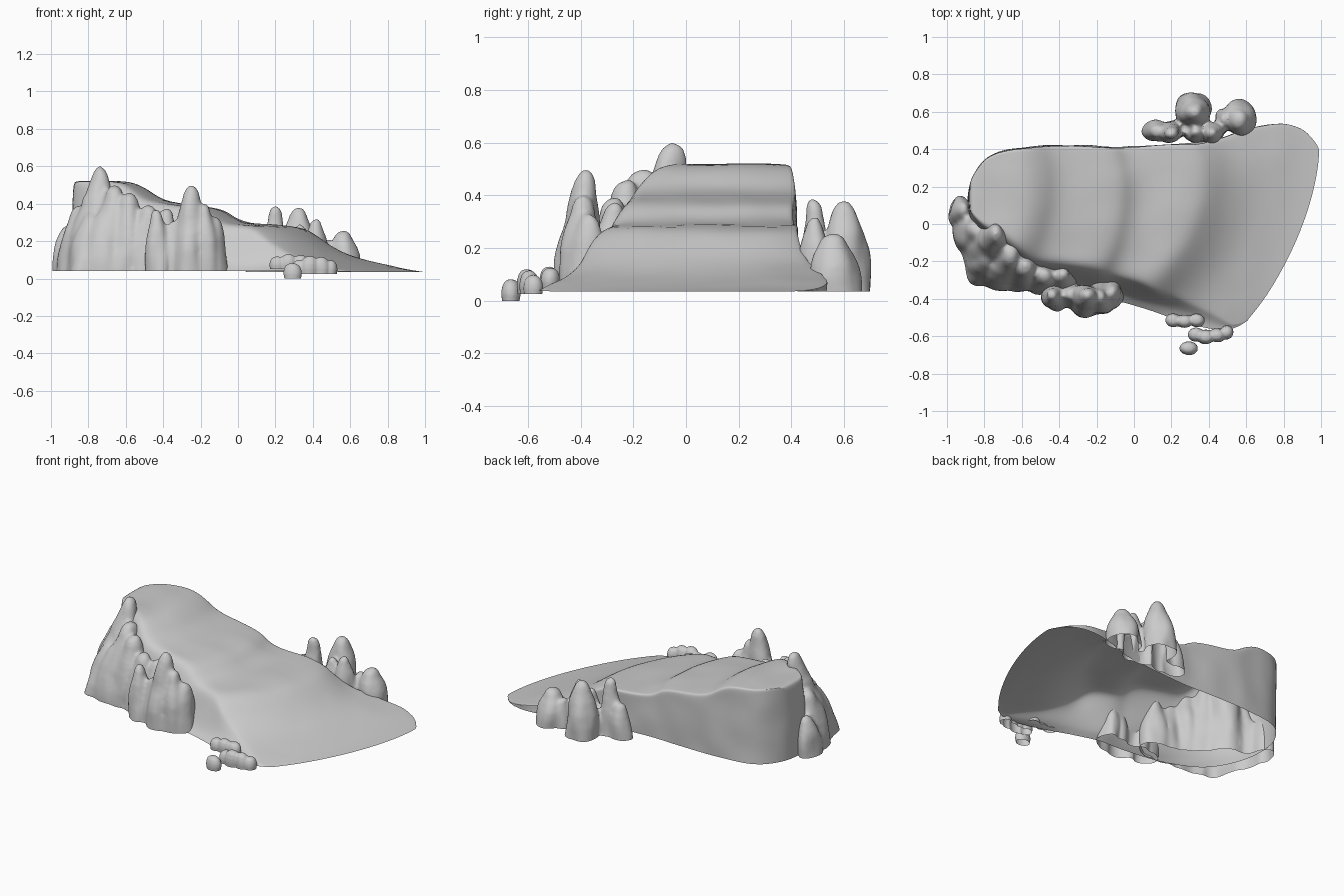
import bpy, bmesh, math
from mathutils import Vector, noise

if "Cube" in bpy.data.objects:
    bpy.data.objects.remove(bpy.data.objects["Cube"])


def finish(bm, name):
    bmesh.ops.recalc_face_normals(bm, faces=bm.faces)
    me = bpy.data.meshes.new(name)
    bm.to_mesh(me)
    bm.free()
    ob = bpy.data.objects.new(name, me)
    bpy.context.collection.objects.link(ob)
    bpy.ops.object.select_all(action='DESELECT')
    ob.select_set(True)
    bpy.context.view_layer.objects.active = ob
    return ob


# Stepped hill: ribs given as back edge, front edge, front foot, height, bulge
BASE = 0.04
ribs = [
    ((-.88, .20), (-.89, .08), (-.89, .08), .04, -.005),
    ((-.88, .20), (-.88, .08), (-.89, .08), .50, -.005),
    ((-.868, .25), (-.868, .05), (-.89, .02), .52, -.005),
    ((-.80, .355), (-.80, -.02), (-.86, -.10), .52, -.01),
    ((-.70, .40), (-.70, -.06), (-.78, -.25), .52, .02),
    ((-.59, .408), (-.63, -.12), (-.66, -.32), .515, .06),
    ((-.50, .415), (-.56, -.17), (-.57, -.35), .46, .07),
    ((-.43, .42), (-.49, -.20), (-.49, -.38), .405, .07),
    ((-.15, .415), (-.23, -.23), (-.25, -.41), .38, .08),
    ((-.09, .41), (-.16, -.25), (-.16, -.41), .345, .08),
    ((-.02, .41), (-.10, -.26), (-.08, -.41), .29, .09),
    ((.28, .43), (.06, -.31), (.03, -.445), .285, .13),
    ((.35, .435), (.12, -.34), (.10, -.465), .25, .135),
    ((.45, .45), (.22, -.375), (.19, -.50), .165, .14),
    ((.60, .51), (.33, -.42), (.29, -.535), .11, .12),
    ((.76, .545), (.44, -.47), (.40, -.56), .08, .09),
    ((.90, .52), (.53, -.555), (.52, -.575), .048, .085),
    ((.985, .42), (.61, -.51), (.61, -.515), .036, .09),
]
across = [0, .03, .12, .24, .36, .5, .64, .78, .9, 1]
bm = bmesh.new()
rows = []
for back, front, foot, z, bulge in ribs:
    b, f, g = Vector(back), Vector(front), Vector(foot)
    low = min(BASE, z)
    row = [(b.x, b.y, low + (z - low) * k) for k in (0, .5, .9)]
    for t in across:
        p = b.lerp(f, t)
        arc = max(0, math.sin(math.pi * t)) ** .7
        row.append((p.x + bulge * arc, p.y, z))
    for t, drop in ((.2, .16), (.5, .64), (.75, .88), (1, 1)):
        p = f.lerp(g, t)
        row.append((p.x, p.y, z + (low - z) * drop))
    rows.append([bm.verts.new(p) for p in row])
for r0, r1 in zip(rows, rows[1:]):
    for i in range(len(r0) - 1):
        bm.faces.new((r0[i], r0[i + 1], r1[i + 1], r1[i]))
bmesh.ops.remove_doubles(bm, verts=bm.verts, dist=.0005)
hill = finish(bm, "stepped_hill")
mod = hill.modifiers.new("smooth", 'SUBSURF')
mod.levels = mod.render_levels = 2
bpy.ops.object.modifier_apply(modifier=mod.name)
for v in hill.data.vertices:  # gentle weathering
    if v.co.z > .06:
        v.co += Vector((0, .010, .005)) * noise.noise(v.co * 6)
bpy.ops.object.shade_smooth_by_angle(angle=math.radians(50))


# Rounded rock columns fused into one skin, open at the base
SPIRE = [(1, 0), (1, .22), (.93, .44), (.77, .64), (.58, .79),
         (.46, .90), (.31, .97), (.1, 1)]
DOME = [(.9, 0), (1, .3), (.97, .55), (.8, .8), (.5, .95), (.1, 1)]


def rock_group(name, columns, base, profile=SPIRE, voxel=.012, rough=.016, soft=5):
    bm = bmesh.new()
    seg = 18
    for x, y, rx, ry, top, lx, ly in columns:
        rings = []
        for w, h in [(profile[0][0], -.15)] + profile:
            lean = max(h, 0)
            rings.append([bm.verts.new((
                x + lx * lean + rx * w * math.cos(math.tau * i / seg),
                y + ly * lean + ry * w * math.sin(math.tau * i / seg),
                base + h * (top - base))) for i in range(seg)])
        for a, b in zip(rings, rings[1:]):
            for i in range(seg):
                j = (i + 1) % seg
                bm.faces.new((a[i], a[j], b[j], b[i]))
        bm.faces.new(rings[0][::-1])
        bm.faces.new(rings[-1])
    ob = finish(bm, name)
    mod = ob.modifiers.new("fuse", 'REMESH')
    mod.mode = 'VOXEL'
    mod.voxel_size = voxel
    bpy.ops.object.modifier_apply(modifier=mod.name)
    mod = ob.modifiers.new("soften", 'SMOOTH')
    mod.iterations = soft
    bpy.ops.object.modifier_apply(modifier=mod.name)
    bm = bmesh.new()
    bm.from_mesh(ob.data)
    for v in bm.verts:
        q = Vector((v.co.x, v.co.y, v.co.z * .5)) * 11
        v.co += Vector((v.normal.x, v.normal.y, 0)) * noise.noise(q) * rough
    bmesh.ops.bisect_plane(bm, geom=bm.verts[:] + bm.edges[:] + bm.faces[:],
                           plane_co=(0, 0, base), plane_no=(0, 0, 1), clear_inner=True)
    bm.to_mesh(ob.data)
    bm.free()
    bpy.ops.object.shade_smooth_by_angle(angle=math.radians(60))


# Columns: x, y, radius x, radius y, top, lean x, lean y
rock_group("left_rock_ridge", [
    (-.93, .06, .065, .09, .285, .02, .02),
    (-.89, -.06, .085, .11, .39, .04, .03),
    (-.82, -.13, .11, .14, .47, .05, .06),
    (-.75, -.12, .10, .13, .60, .01, .07),
    (-.82, -.22, .09, .11, .36, .04, .06),
    (-.68, -.22, .11, .13, .50, .02, .06),
    (-.60, -.26, .10, .11, .46, .02, .04),
    (-.73, -.26, .11, .095, .37, .03, .04),
    (-.50, -.29, .10, .09, .395, .02, .02),
    (-.40, -.29, .09, .08, .375, .02, .02)], BASE, soft=9)

rock_group("front_rock_spires", [
    (-.42, -.39, .075, .07, .37, -.02, .01),
    (-.26, -.42, .09, .085, .50, .01, .04),
    (-.18, -.40, .08, .09, .40, 0, .01),
    (-.34, -.38, .07, .07, .31, 0, 0),
    (-.11, -.37, .055, .08, .33, -.01, 0)], BASE)

rock_group("back_rock_spires", [
    (.20, .495, .065, .06, .388, 0, -.015),
    (.115, .50, .07, .06, .25, .01, 0),
    (.315, .61, .10, .095, .38, .01, -.01),
    (.42, .49, .07, .06, .32, 0, 0),
    (.33, .49, .065, .06, .29, 0, 0),
    (.565, .57, .09, .10, .255, 0, -.01),
    (.485, .56, .055, .06, .21, 0, 0)], .035)

# Small clustered boulders near the foot of the slope
small = dict(profile=DOME, voxel=.006, rough=.006, soft=3)
rock_group("upper_boulders", [
    (.21, -.515, .042, .038, .118, 0, 0),
    (.27, -.52, .048, .036, .130, 0, 0),
    (.335, -.515, .045, .038, .125, 0, 0)], .05, **small)
rock_group("lower_boulders", [
    (.33, -.59, .042, .038, .10, 0, 0),
    (.385, -.605, .05, .04, .12, 0, 0),
    (.445, -.595, .048, .04, .115, 0, 0),
    (.495, -.58, .038, .038, .098, 0, 0)], .025, **small)
rock_group("single_boulder", [(.29, -.665, .05, .036, .082, 0, 0)], 0, **small)
